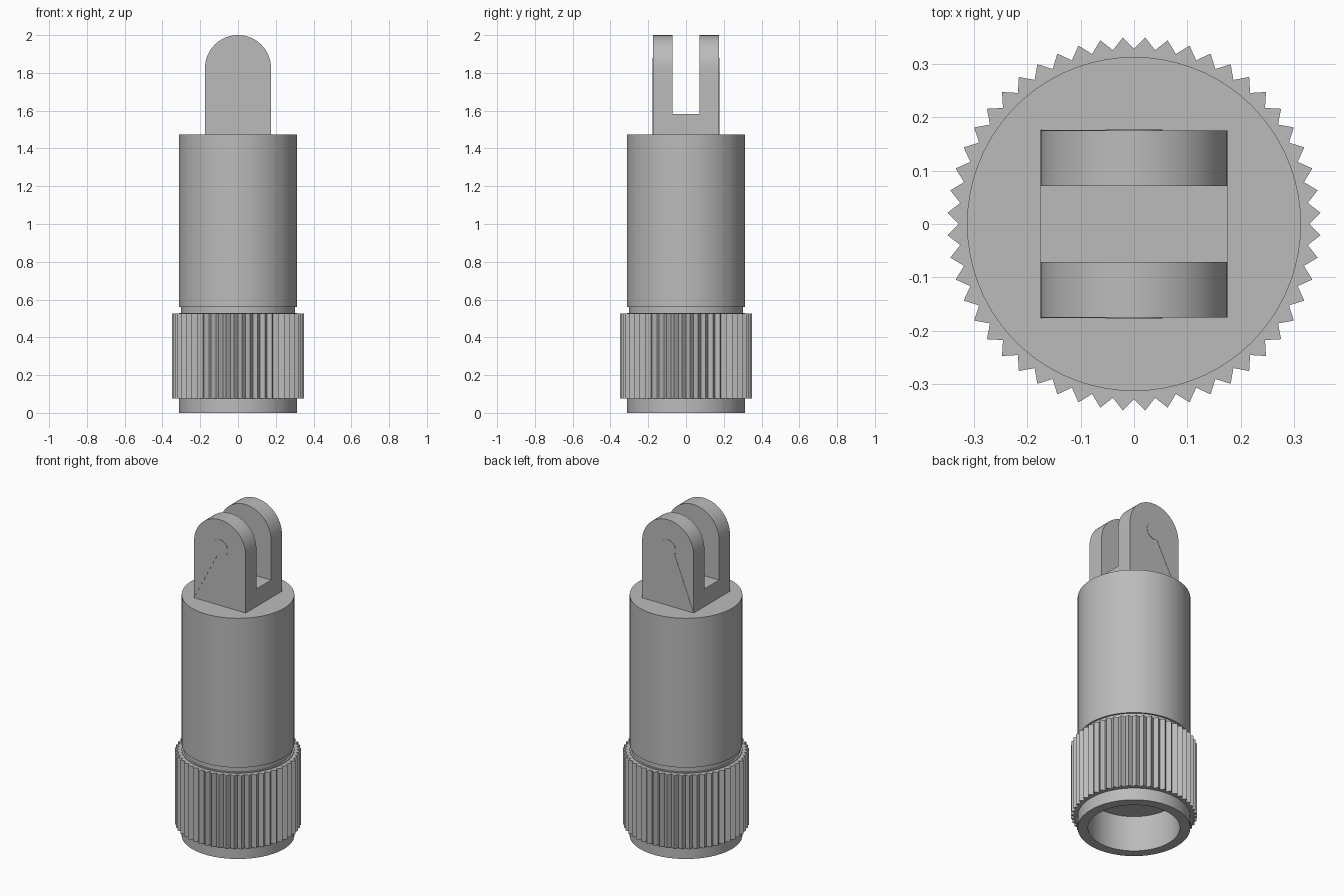
import bpy, bmesh, math
from mathutils import Vector

if "Cube" in bpy.data.objects:
    bpy.data.objects.remove(bpy.data.objects["Cube"], do_unlink=True)

grey = bpy.data.materials.new("plain grey")
grey.use_nodes = True
grey.diffuse_color = (0.5, 0.5, 0.5, 1)
grey.node_tree.nodes["Principled BSDF"].inputs["Base Color"].default_value = (0.5, 0.5, 0.5, 1)


def finish(name, bm, smooth=True):
    bmesh.ops.remove_doubles(bm, verts=bm.verts, dist=1e-5)
    bmesh.ops.recalc_face_normals(bm, faces=bm.faces)
    mesh = bpy.data.meshes.new(name)
    bm.to_mesh(mesh)
    bm.free()
    mesh.materials.append(grey)
    ob = bpy.data.objects.new(name, mesh)
    bpy.context.collection.objects.link(ob)
    if smooth:
        bpy.ops.object.select_all(action="DESELECT")
        ob.select_set(True)
        bpy.context.view_layer.objects.active = ob
        bpy.ops.object.shade_smooth_by_angle(angle=math.radians(30))
    return ob


def ring_solid(name, rings, closed):
    """Bridge a list of equal-length point rings into a surface."""
    bm = bmesh.new()
    rows = [[bm.verts.new(p) for p in ring] for ring in rings]
    pairs = list(zip(rows, rows[1:])) + ([(rows[-1], rows[0])] if closed else [])
    for a, b in pairs:
        for i in range(len(a)):
            j = (i + 1) % len(a)
            bm.faces.new((a[i], a[j], b[j], b[i]))
    if not closed:
        bm.faces.new(rows[0])
        bm.faces.new(rows[-1])
    return finish(name, bm)


def circle(radius, z, sides=72, valley=None):
    """Ring of points; a valley radius alternates with the radius to form teeth."""
    pts = []
    for i in range(sides):
        r = valley if valley and i % 2 == 0 else radius
        a = math.tau * i / sides
        pts.append((r * math.cos(a), r * math.sin(a), z))
    return pts


def prism(name, outline, y0, y1, smooth=True):
    """Extrude an x-z outline along y."""
    bm = bmesh.new()
    face = bm.faces.new([bm.verts.new((x, y0, z)) for x, z in outline])
    ext = bmesh.ops.extrude_face_region(bm, geom=[face])
    moved = [v for v in ext["geom"] if isinstance(v, bmesh.types.BMVert)]
    bmesh.ops.translate(bm, verts=moved, vec=Vector((0, y1 - y0, 0)))
    return finish(name, bm, smooth)


# Main barrel with a blind socket underneath and a narrow neck
R, TOP = 0.313, 1.475
barrel = [(0.255, 0.22), (0.255, 0), (R, 0), (R, 0.53), (0.303, 0.53),
          (0.303, 0.56), (R, 0.56), (R, TOP)]
ring_solid("barrel", [circle(r, z) for r, z in barrel], closed=False)

# Knurled grip collar
N = 104
ring_solid("knurled_collar", [
    circle(0.3, 0.075, N), circle(0.35, 0.075, N, 0.328),
    circle(0.35, 0.525, N, 0.328), circle(0.3, 0.525, N)], closed=True)

# Clevis: rounded outline, with a slot between two lugs
W, PIN_Z, SLOT, FLOOR = 0.175, 1.825, 0.071, 1.583
arc = [(W * math.cos(math.pi * i / 32), PIN_Z + W * math.sin(math.pi * i / 32))
       for i in range(33)]
lug = [(W, FLOOR)] + arc + [(-W, FLOOR)]
prism("clevis_base", [(-W, TOP), (W, TOP), (W, FLOOR), (-W, FLOOR)], -W, W, False)

# Keyhole marking: pin circle with a tapering tail to the lower corner
pin = [(0.053 * math.cos(math.tau * i / 32), PIN_Z + 0.053 * math.sin(math.tau * i / 32))
       for i in range(32)]
tail = [(-W, TOP), (-0.018, 1.776), (-0.046, 1.8)]
for side, name in ((-1, "front"), (1, "back")):
    prism(name + "_lug", lug, side * SLOT, side * W)
    prism(name + "_pin_cap", pin, side * W, side * (W + 0.002))
    prism(name + "_tail_mark", tail, side * W, side * (W + 0.0015), False)
